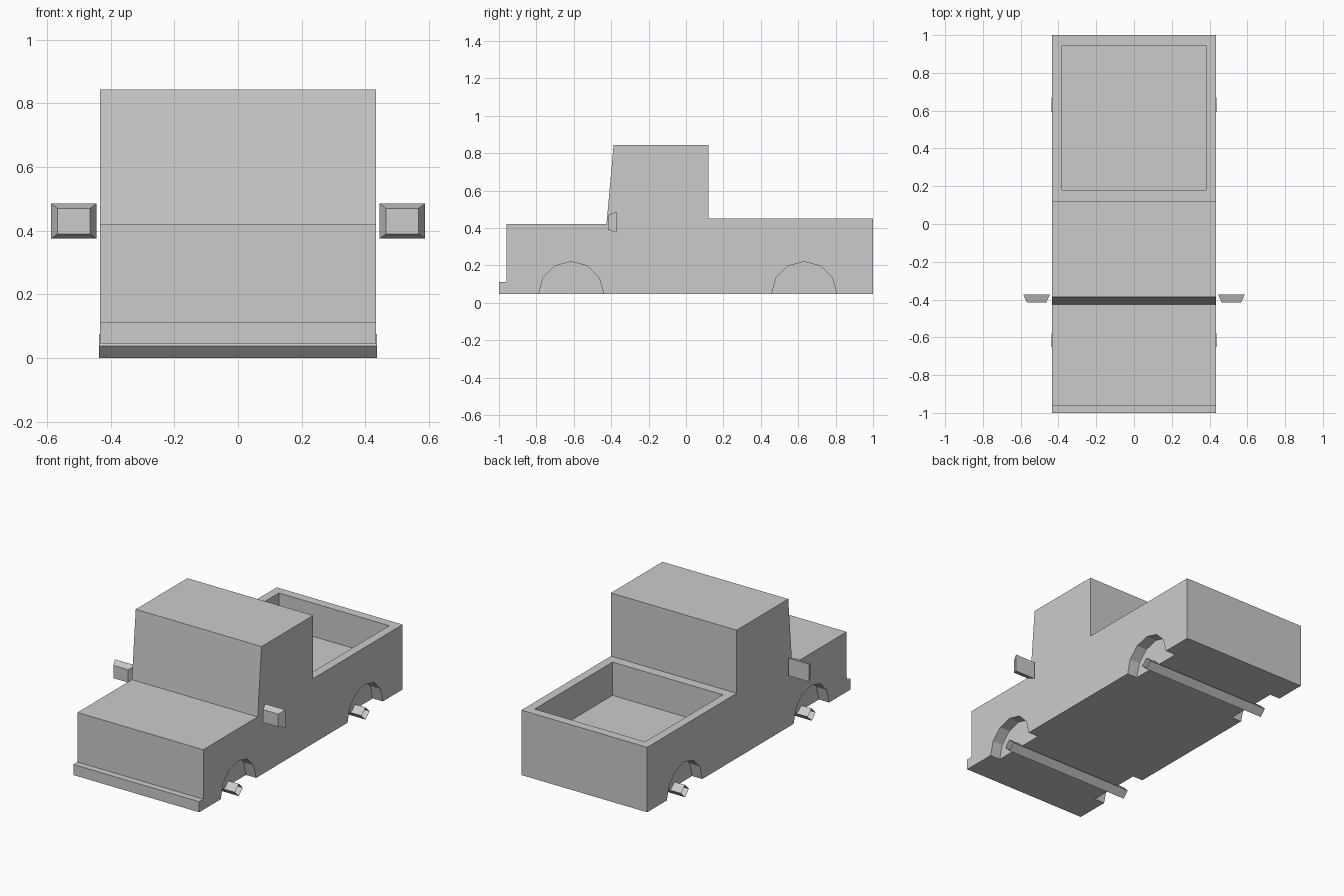
import bpy, bmesh
from math import cos, sin, tau

if "Cube" in bpy.data.objects:
    bpy.data.objects.remove(bpy.data.objects["Cube"])

HALF_W = 0.433
FLOOR = 0.046
AXLES = (-0.614, 0.632)


def add_prism(bm, points, x0, x1, caps=True):
    """Extrude a closed (y, z) outline along x."""
    a = [bm.verts.new((x0, y, z)) for y, z in points]
    b = [bm.verts.new((x1, y, z)) for y, z in points]
    n = len(points)
    for i in range(n):
        j = (i + 1) % n
        bm.faces.new((a[i], a[j], b[j], b[i]))
    if caps:
        bm.faces.new(a[::-1])
        bm.faces.new(b)


def ngon(cy, cz, r, n):
    return [(cy + r * cos(tau * i / n), cz + r * sin(tau * i / n)) for i in range(n)]


def make_object(name, bm):
    bmesh.ops.recalc_face_normals(bm, faces=bm.faces[:])
    mesh = bpy.data.meshes.new(name)
    bm.to_mesh(mesh)
    bm.free()
    obj = bpy.data.objects.new(name, mesh)
    bpy.context.collection.objects.link(obj)
    return obj


# Body: side profile across the full width
profile = [(-1, FLOOR), (-1, 0.112), (-0.96, 0.112), (-0.96, 0.42),
           (-0.425, 0.42), (-0.387, 0.843), (0.12, 0.843), (0.12, 0.45),
           (1, 0.45), (1, FLOOR)]
bm = bmesh.new()
add_prism(bm, profile, -HALF_W, HALF_W)
body = make_object("truck_body", bm)

# Cutter: four wheel arches and the cargo bed
bm = bmesh.new()
for y in AXLES:
    for side in (-1, 1):
        add_prism(bm, ngon(y, FLOOR, 0.174, 12), side * (HALF_W - 0.07), side * (HALF_W + 0.1))
add_prism(bm, [(0.18, 0.243), (0.945, 0.243), (0.945, 0.6), (0.18, 0.6)], -0.38, 0.38)
cutter = make_object("arch_and_bed_cutter", bm)
cutter.hide_render = True

mod = body.modifiers.new("cut", 'BOOLEAN')
mod.operation = 'DIFFERENCE'
mod.solver = 'EXACT'
mod.object = cutter
bpy.context.view_layer.objects.active = body
bpy.ops.object.modifier_apply(modifier=mod.name)
bpy.data.objects.remove(cutter)

# Axles: open four-sided tubes
for name, y in zip(("front_axle", "rear_axle"), AXLES):
    bm = bmesh.new()
    add_prism(bm, ngon(y, 0.038, 0.038, 4), -0.436, 0.436, caps=False)
    make_object(name, bm)

# Side mirrors: tapered blocks, wider at the back
for name, side in (("left_mirror", -1), ("right_mirror", 1)):
    bm = bmesh.new()
    bmesh.ops.create_cube(bm, size=1)
    for v in bm.verts:
        w, h = (0.142, 0.11) if v.co.y > 0 else (0.102, 0.08)
        v.co = (side * 0.516 + v.co.x * w, -0.394 + v.co.y * 0.044, 0.43 + v.co.z * h)
    make_object(name, bm)
